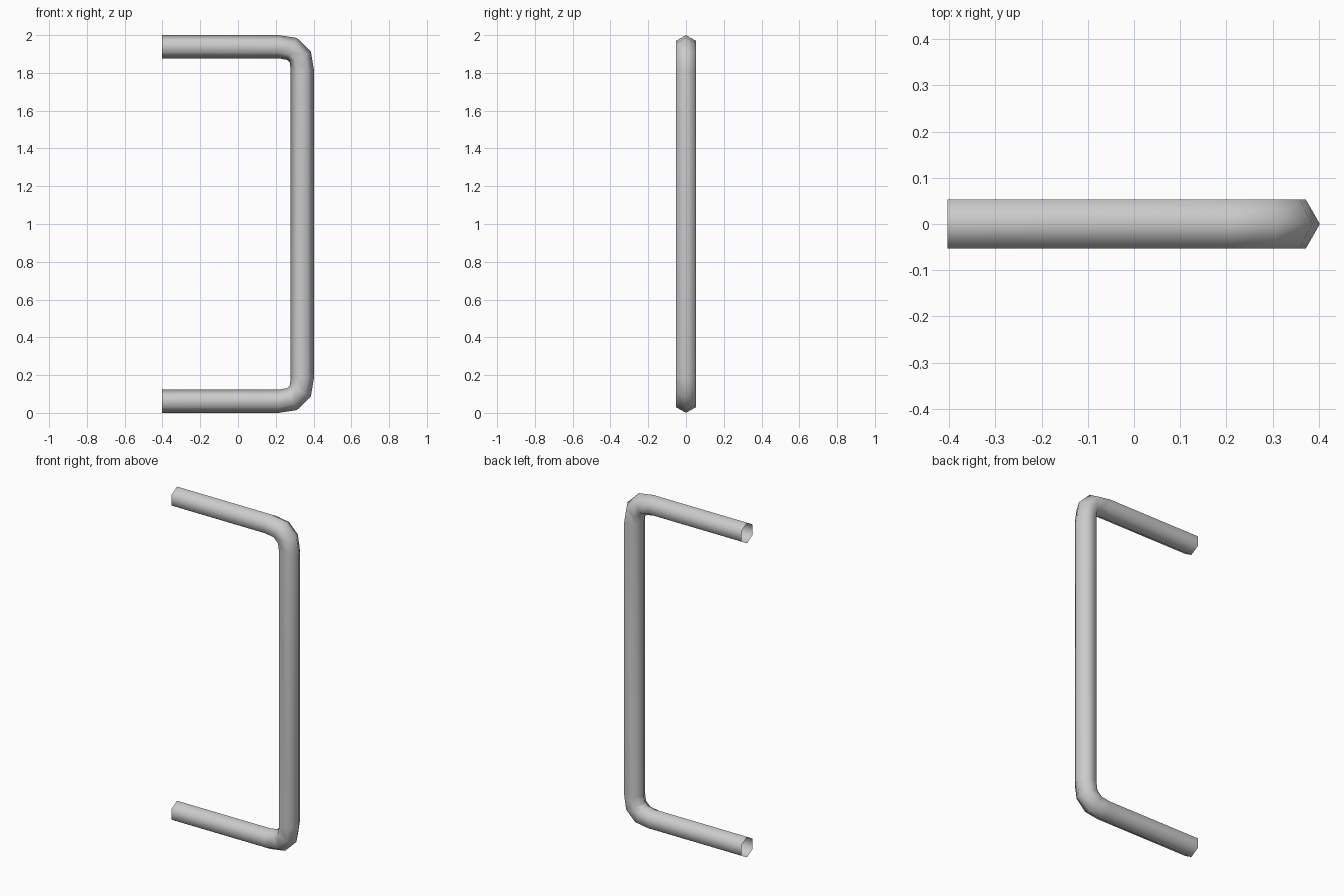
import bpy, bmesh, math
from mathutils import Vector

if "Cube" in bpy.data.objects:
    bpy.data.objects.remove(bpy.data.objects["Cube"])

SIDES = 6
HALF_Y = 0.0535                      # half width across the flats
RY = HALF_Y / math.sin(math.pi / 3)

# Rings along the tube: (outer x, outer z, inner x, inner z)
upper = [(-0.403, 2.0, -0.403, 1.877), (0.215, 2.0, 0.215, 1.877),
         (0.312, 1.985, 0.26, 1.869), (0.386, 1.912, 0.274, 1.855),
         (0.402, 1.815, 0.279, 1.815)]
# The lower bend mirrors the upper one
rings = upper + [(ox, 2 - oz, ix, 2 - iz) for ox, oz, ix, iz in reversed(upper)]

# Hexagonal tube with open ends
bm = bmesh.new()
loops = []
for ox, oz, ix, iz in rings:
    outer, inner = Vector((ox, 0, oz)), Vector((ix, 0, iz))
    mid, arm = (outer + inner) / 2, (outer - inner) / 2
    loop = []
    for k in range(SIDES):
        a = 2 * math.pi * k / SIDES
        loop.append(bm.verts.new(mid + arm * math.cos(a) + Vector((0, RY * math.sin(a), 0))))
    loops.append(loop)
for a, b in zip(loops, loops[1:]):
    for k in range(SIDES):
        n = (k + 1) % SIDES
        bm.faces.new((a[k], a[n], b[n], b[k])).smooth = True
bmesh.ops.recalc_face_normals(bm, faces=bm.faces)

# Make sure the normals point out of the tube
bm.faces.ensure_lookup_table()
f = bm.faces[0]
axis_point = Vector((f.calc_center_median().x, 0, 1.9385))
if f.normal.dot(f.calc_center_median() - axis_point) < 0:
    bmesh.ops.reverse_faces(bm, faces=bm.faces)

mesh = bpy.data.meshes.new("handle_tube")
bm.to_mesh(mesh)
bm.free()
bpy.context.collection.objects.link(bpy.data.objects.new("handle_tube", mesh))
